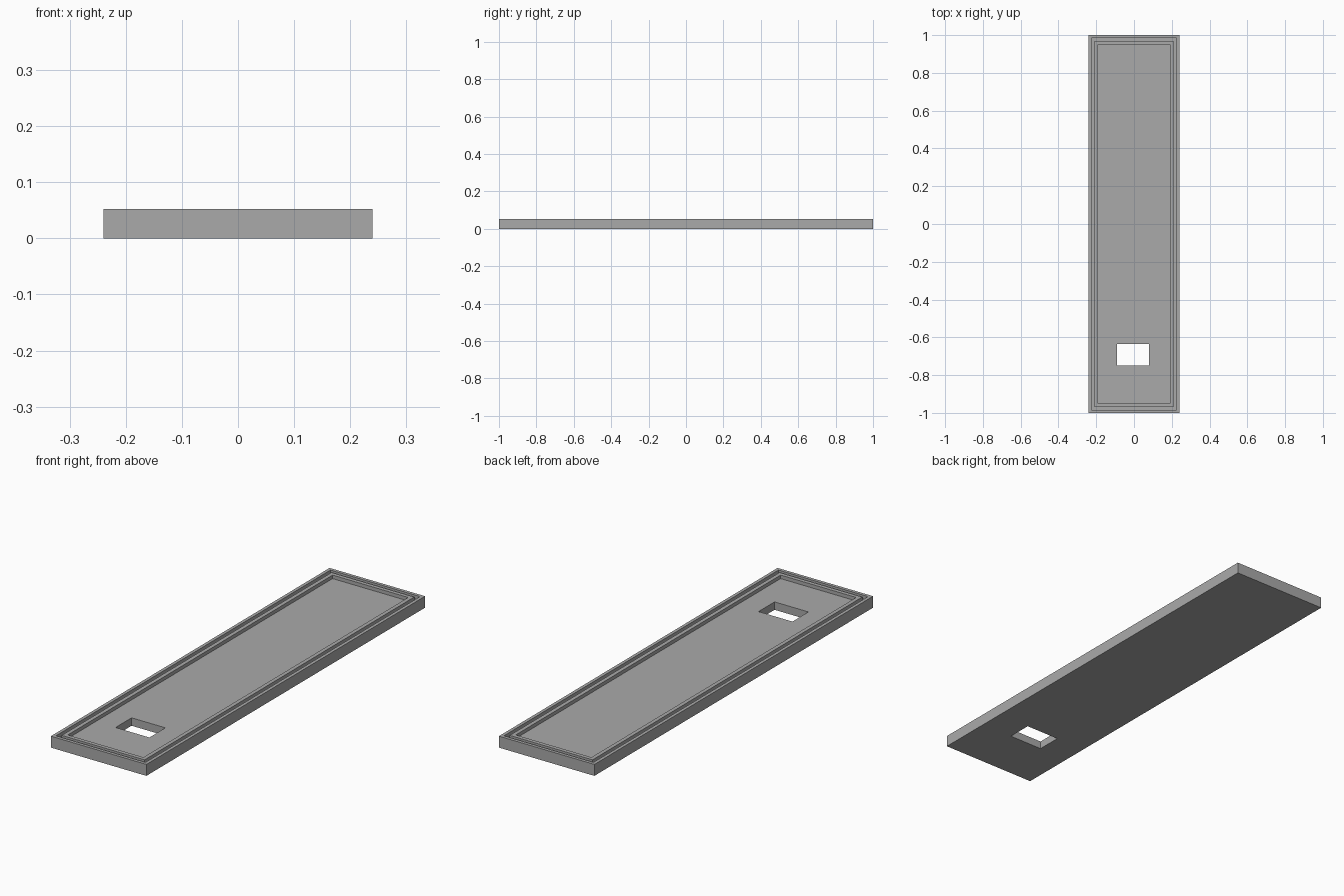
import bpy
import bmesh

cube = bpy.data.objects.get("Cube")
if cube:
    bpy.data.objects.remove(cube, do_unlink=True)

HALF_X, HALF_Y = 0.24, 1.0
TOP, FLOOR = 0.052, 0.036
HOLE = (-0.09, 0.08, -0.75, -0.635)

grey = bpy.data.materials.new("plain grey")
grey.use_nodes = True
colour = (0.4, 0.4, 0.4, 1)
grey.diffuse_color = colour
grey.node_tree.nodes["Principled BSDF"].inputs["Base Color"].default_value = colour

bm = bmesh.new()


def ring(x0, x1, y0, y1, z):
    return [bm.verts.new((x, y, z)) for x, y in ((x0, y0), (x1, y0), (x1, y1), (x0, y1))]


def frame(inset, z):
    x, y = HALF_X - inset, HALF_Y - inset
    return ring(-x, x, -y, y, z)


# Tray cross-section from the underside, over rim, groove and ridge, to the floor and through the slot
rings = [frame(inset, z) for inset, z in (
    (0, 0), (0, TOP),                     # outer wall
    (0.015, TOP), (0.015, FLOOR),         # rim
    (0.032, FLOOR), (0.032, TOP),         # groove
    (0.05, TOP), (0.05, FLOOR))]          # ridge
rings += [ring(*HOLE, FLOOR), ring(*HOLE, 0)]

# Bridge each ring to the next; the last joins the first as the underside
for a, b in zip(rings, rings[1:] + rings[:1]):
    for i in range(4):
        j = (i + 1) % 4
        bm.faces.new((a[i], a[j], b[j], b[i]))
bmesh.ops.recalc_face_normals(bm, faces=bm.faces)

mesh = bpy.data.meshes.new("slotted_tray")
bm.to_mesh(mesh)
bm.free()
mesh.materials.append(grey)
tray = bpy.data.objects.new("slotted_tray", mesh)
bpy.context.collection.objects.link(tray)
